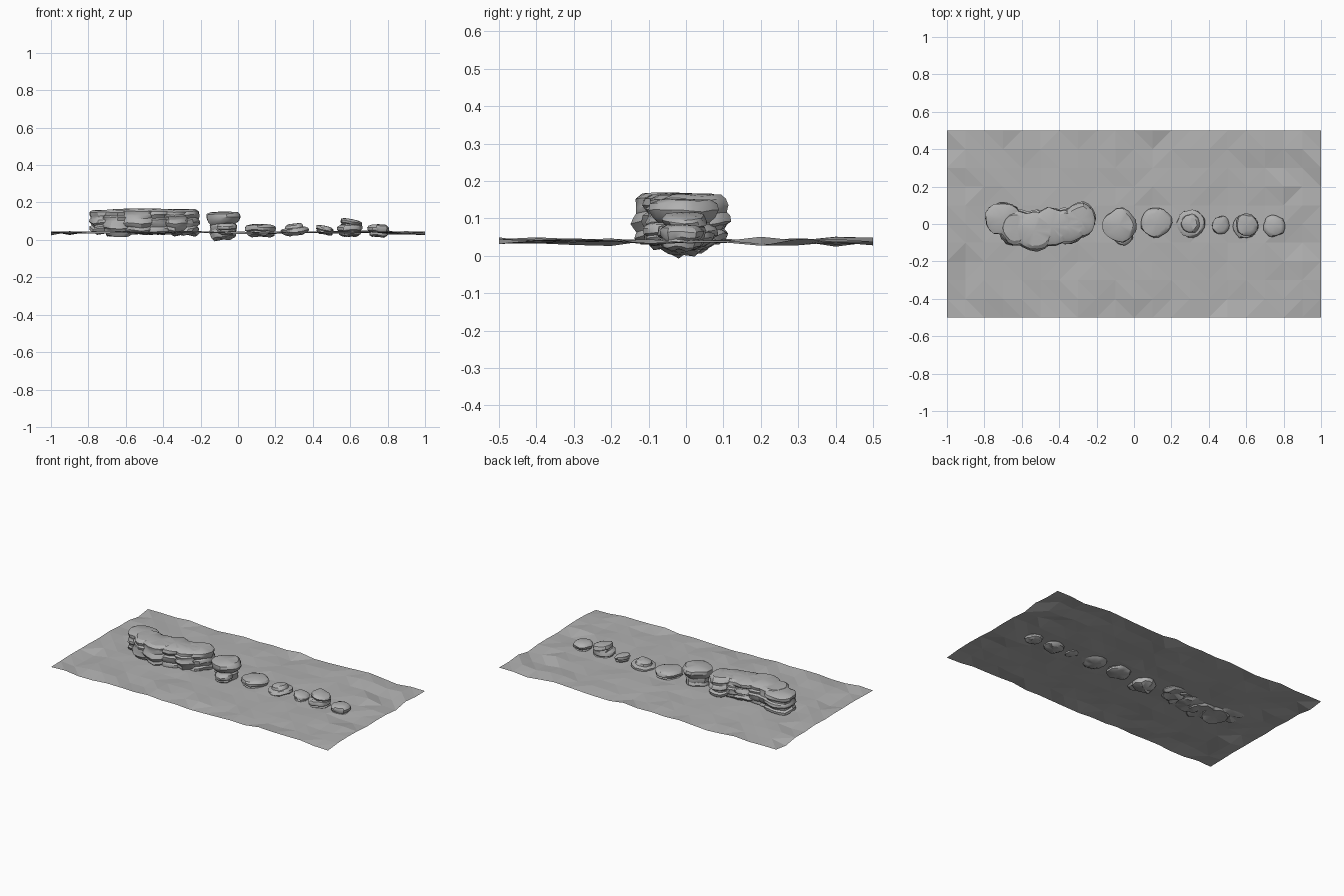
import bpy, bmesh, random
from math import sin, cos, tau, radians
from mathutils import Vector, noise

if "Cube" in bpy.data.objects:
    bpy.data.objects.remove(bpy.data.objects["Cube"], do_unlink=True)

# Mid-grey stone shared by every part
GREY = (.44, .44, .44, 1)
stone = bpy.data.materials.new("grey_stone")
stone.use_nodes = True
stone.diffuse_color = GREY
stone.node_tree.nodes["Principled BSDF"].inputs["Base Color"].default_value = GREY


def finish(name, bm):
    bmesh.ops.recalc_face_normals(bm, faces=bm.faces)
    mesh = bpy.data.meshes.new(name)
    bm.to_mesh(mesh)
    bm.free()
    mesh.materials.append(stone)
    ob = bpy.data.objects.new(name, mesh)
    bpy.context.collection.objects.link(ob)
    return ob


def activate(ob):
    bpy.ops.object.select_all(action='DESELECT')
    ob.select_set(True)
    bpy.context.view_layer.objects.active = ob


def smooth(ob):
    activate(ob)
    bpy.ops.object.shade_smooth_by_angle(angle=radians(30))


# Profiles run from base to crown: (share of radius, share of height)
LEDGED = [(.7, 0), (.93, .1), (.97, .22), (.86, .29), (.9, .38), (1, .45),
          (.99, .57), (.9, .63), (.94, .71), (1, .77), (.95, .9), (.75, .98)]
SHOULDERED = [(.75, 0), (.9, .12), (.88, .24), (.95, .3), (1, .4), (1, .54),
              (.93, .6), (.96, .7), (.9, .76), (.92, .88), (.72, .98)]
MUSHROOM = [(.5, 0), (.7, .08), (.78, .25), (.74, .36), (.78, .48),
            (.74, .54), (.9, .64), (1, .78), (.96, .9), (.75, .97)]
PEBBLE = [(.6, 0), (.86, .12), (.92, .3), (.84, .4), (.97, .5), (1, .72),
          (.9, .88), (.65, .97)]
CAPPED = [(.55, 0), (.85, .15), (1, .3), (.98, .52), (.85, .6), (.68, .63),
          (.62, .85), (.45, .98)]


def rock(name, center, radii, z_range, profile, seed, tilt=0.0, rough=.12, sides=18):
    """Stack of irregular rings that form weathered ledges."""
    rng = random.Random(seed)
    bm = bmesh.new()
    z0, z1 = z_range
    height = z1 - z0
    rings = []
    for share, level in profile:
        dx, dy = (rng.uniform(-.035, .035) for _ in range(2))
        ring = []
        for i in range(sides):
            a = tau * i / sides
            c, s = cos(a), sin(a)
            wobble = noise.noise(Vector((c * 1.3, s * 1.3, seed * 7.3))) * .12
            chip = noise.noise(Vector((c * 2.3, s * 2.3, level * 5 + seed))) * rough
            r = share * (1 + wobble + chip)
            wave = noise.noise(Vector((c * 1.4, s * 1.4, seed + 3.7))) * .1 * height
            wave *= 1.6 - 1.2 * level
            ring.append(bm.verts.new((center[0] + radii[0] * (r * c + dx),
                                      center[1] + radii[1] * (r * s + dy),
                                      z0 + level * height + wave + tilt * r * c * radii[0])))
        rings.append(ring)
    for low, high in zip(rings, rings[1:]):
        for i in range(sides):
            j = (i + 1) % sides
            bm.faces.new((low[i], low[j], high[j], high[i]))
    # Slightly domed caps
    for ring, z in ((rings[0], z0), (rings[-1], z1)):
        tip = bm.verts.new((center[0], center[1], z))
        for i in range(sides):
            bm.faces.new((ring[i], ring[(i + 1) % sides], tip))
    return finish(name, bm)


def fuse(name, pieces):
    """Union several rocks into one and shade it."""
    body = pieces[0]
    body.name = name
    activate(body)
    for piece in pieces[1:]:
        union = body.modifiers.new("fuse", 'BOOLEAN')
        union.operation = 'UNION'
        union.solver = 'EXACT'
        union.object = piece
        bpy.ops.object.modifier_apply(modifier=union.name)
        bpy.data.objects.remove(piece, do_unlink=True)
    smooth(body)


# Ground sheet: gently rumpled, flat faceted
bm = bmesh.new()
bmesh.ops.create_grid(bm, x_segments=20, y_segments=10, size=1)
for v in bm.verts:
    v.co.y *= .5
    edge = max(abs(v.co.x), abs(v.co.y) * 2)
    bump = .02 if edge > .75 else .008
    v.co.z = .039 + bump * noise.noise(v.co * 7.3 + Vector((.3, .7, 2.4)))
bmesh.ops.triangulate(bm, faces=bm.faces)
finish("ground_sheet", bm)

# Long ridge: overlapping ledged lobes fused into one rock
lobes = [((-.70, .028), (.095, .088), (.036, .161), LEDGED),
         ((-.625, -.015), (.105, .098), (.026, .166), SHOULDERED),
         ((-.535, -.035), (.115, .105), (.034, .169), SHOULDERED),
         ((-.44, -.015), (.115, .10), (.033, .167), LEDGED),
         ((-.355, -.01), (.105, .095), (.036, .164), SHOULDERED),
         ((-.285, .025), (.085, .088), (.030, .166), LEDGED)]
fuse("long_ridge_rock", [rock("ridge_lobe", *lobe, seed=41 + 3 * k)
                         for k, lobe in enumerate(lobes)])

# Mushroom-shaped rock with a low ledge jutting forward
fuse("mushroom_rock", [
    rock("mushroom_body", (-.078, -.006), (.094, .088), (.002, .152), MUSHROOM, 21, rough=.07),
    rock("mushroom_ledge", (-.06, -.062), (.055, .05), (.03, .09), PEBBLE, 22)])

# Row of smaller stones across the sheet
for stone_args in (
        ("round_stone", (.12, .008), (.081, .08), (.018, .085), PEBBLE, 23),
        ("capped_stone", (.302, .002), (.073, .072), (.025, .088), CAPPED, 25, .1),
        ("small_stone", (.463, -.006), (.046, .05), (.03, .076), PEBBLE, 27, -.2),
        ("end_stone", (.75, -.012), (.058, .057), (.018, .084), PEBBLE, 33)):
    smooth(rock(*stone_args))

# Two-tier stone
fuse("stacked_stone", [
    rock("stack_base", (.6, -.012), (.067, .067), (.02, .085), PEBBLE, 29),
    rock("stack_top", (.603, -.003), (.059, .06), (.06, .112), PEBBLE, 31, -.18)])
